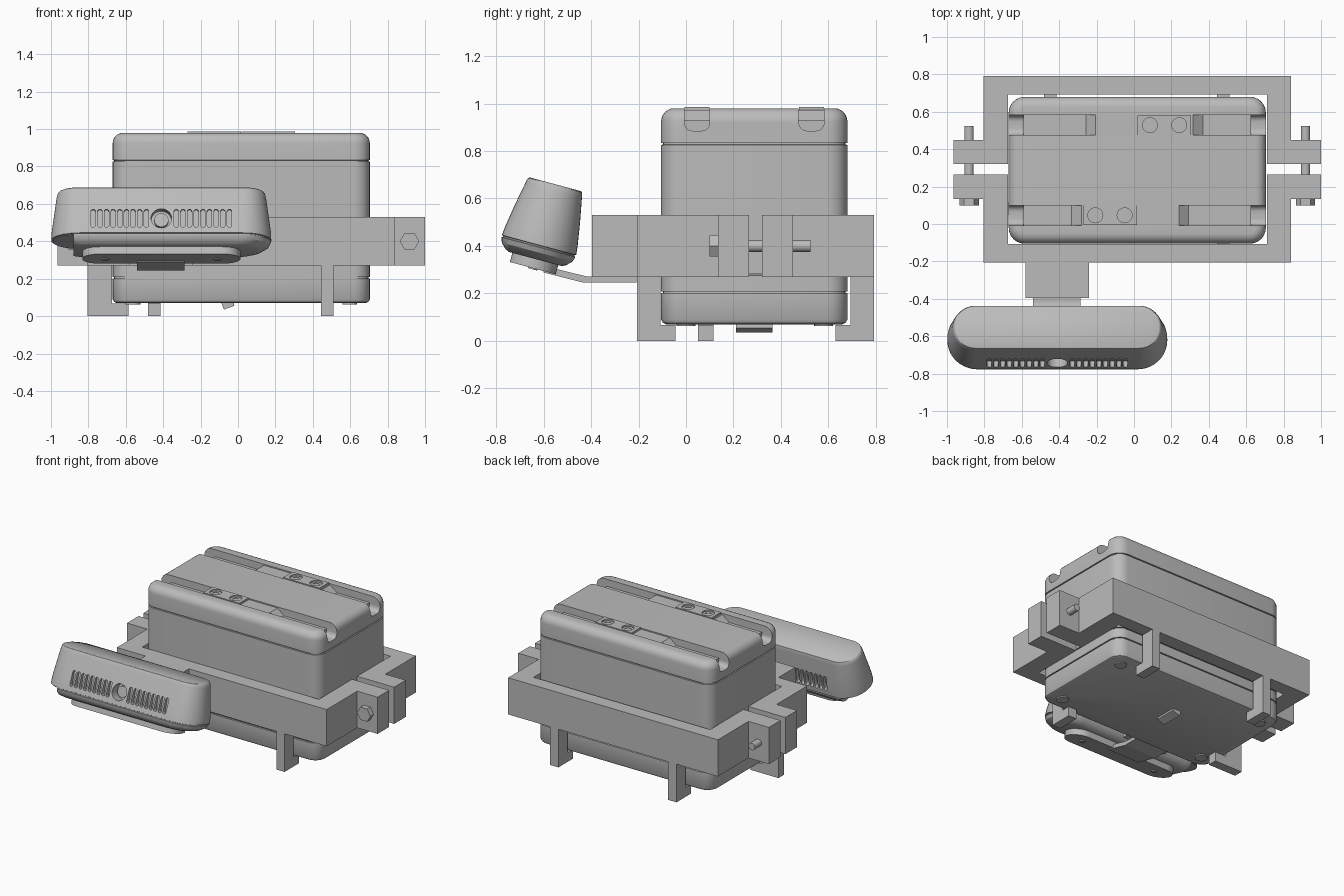
import bpy, bmesh, math
from mathutils import Matrix

cube = bpy.data.objects.get("Cube")
if cube:
    bpy.data.objects.remove(cube, do_unlink=True)

grey = bpy.data.materials.new("plain grey")
grey.use_nodes = True
grey.diffuse_color = (0.5, 0.5, 0.5, 1)
grey.node_tree.nodes["Principled BSDF"].inputs["Base Color"].default_value = (0.5, 0.5, 0.5, 1)

CX, CY = 0.0175, 0.29          # centre of the case
AXES = {"x": lambda p, t: (t, p[0], p[1]),
        "y": lambda p, t: (p[0], t, p[1]),
        "z": lambda p, t: (p[0], p[1], t)}


def rounded(cx, cy, hx, hy, r, n=6):
    """Rounded rectangle outline."""
    pts = []
    for k, (sx, sy) in enumerate([(1, 1), (-1, 1), (-1, -1), (1, -1)]):
        for i in range(n + 1):
            a = (k + i / n) * math.pi / 2
            pts.append((cx + sx * (hx - r) + r * math.cos(a), cy + sy * (hy - r) + r * math.sin(a)))
    return pts


def ngon(cx, cy, r, n):
    return [(cx + r * math.cos(2 * math.pi * i / n), cy + r * math.sin(2 * math.pi * i / n)) for i in range(n)]


def rect(x0, x1, y0, y1):
    return [(x0, y0), (x1, y0), (x1, y1), (x0, y1)]


def loft(name, rings, axis="z", matrix=None):
    """Skin outlines given as (points, position along the axis)."""
    bm = bmesh.new()
    loops = [[bm.verts.new(AXES[axis](p, t)) for p in pts] for pts, t in rings]
    for a, b in zip(loops, loops[1:]):
        for i in range(len(a)):
            j = (i + 1) % len(a)
            bm.faces.new((a[i], a[j], b[j], b[i]))
    bm.faces.new(loops[0])
    bm.faces.new(loops[-1])
    bmesh.ops.recalc_face_normals(bm, faces=bm.faces)
    if matrix:
        bm.transform(matrix)
    mesh = bpy.data.meshes.new(name)
    bm.to_mesh(mesh)
    bm.free()
    mesh.materials.append(grey)
    ob = bpy.data.objects.new(name, mesh)
    bpy.context.collection.objects.link(ob)
    return ob


def prism(name, pts, axis, a, b, matrix=None):
    return loft(name, [(pts, a), (pts, b)], axis, matrix)


def activate(ob):
    bpy.ops.object.select_all(action="DESELECT")
    ob.select_set(True)
    bpy.context.view_layer.objects.active = ob


def cut(ob, cutters):
    """Subtract all cutters, then remove them."""
    for c in cutters:
        c.hide_render = True
        activate(ob)
        mod = ob.modifiers.new("cut", "BOOLEAN")
        mod.operation, mod.solver, mod.object = "DIFFERENCE", "EXACT", c
        bpy.ops.object.modifier_apply(modifier=mod.name)
        bpy.data.objects.remove(c, do_unlink=True)


def smooth(ob, angle=35):
    activate(ob)
    bpy.ops.object.shade_smooth_by_angle(angle=math.radians(angle))


# Case: rounded box with three seams and a rounded lid
profile = [(0.07, 0.022), (0.076, 0.008), (0.09, 0)]
for seam in (0.205, 0.28, 0.83):
    profile += [(seam - 0.004, 0), (seam - 0.003, 0.008), (seam + 0.003, 0.008), (seam + 0.004, 0)]
profile += [(0.98 - 0.055 * (1 - math.sin(a)), 0.055 * (1 - math.cos(a)))
            for a in [math.pi / 2 * i / 6 for i in range(7)]]
case = loft("case", [(rounded(CX, 0.2875, 0.6875 - d, 0.3925 - d, 0.085 - d), z) for z, d in profile])

# Lid grooves, each with a raised bar and a block with two holes
cutters = []
for y in (0.0465, 0.5285):
    cutters.append(prism("groove_cutter", rounded(y, 0.985, 0.0535, 0.1, 0.035), "x", -1, 1))
cut(case, cutters)
smooth(case)
for side, s, y in (("front", 1, 0.0465), ("back", -1, 0.5285)):
    turn = lambda x: CX + s * (x - CX)
    bar = [(-0.59, 0.87), (-0.59, 0.93), (-0.335, 0.93), (-0.28, 0.972),
           (0.24, 0.972), (0.292, 0.93), (0.625, 0.93), (0.625, 0.87)]
    prism(side + "_groove_bar", [(turn(x), z) for x, z in bar], "y", y - 0.0535, y + 0.0535)
    block = prism(side + "_groove_block", rect(*sorted((turn(-0.27), turn(0.015))), y - 0.052, y + 0.052),
                  "z", 0.93, 0.986)
    holes = []
    for x in (-0.207, -0.05):
        holes.append(prism("hole_cutter", ngon(turn(x), y, 0.04, 24), "z", 0.975, 1))
        holes.append(prism("hole_cutter", ngon(turn(x), y, 0.022, 24), "z", 0.945, 1))
    cut(block, holes)
    smooth(block)

# Underside: round feet and a tilted flap
for sx in (-1, 1):
    for sy in (-1, 1):
        smooth(prism("round_foot", ngon(CX + sx * 0.58, CY + sy * 0.29, 0.04, 20), "z", 0.062, 0.08))
prism("bottom_flap", [(-0.09, 0.072), (-0.075, 0.035), (-0.02, 0.055), (-0.022, 0.072)], "y", 0.21, 0.365)

# Clamp frame: two U-shaped halves with ears
half = [(-0.965, 0.135), (-0.805, 0.135), (-0.805, -0.207), (0.84, -0.207), (0.84, 0.135), (1, 0.135),
        (1, 0.265), (0.71, 0.265), (0.71, -0.108), (-0.675, -0.108), (-0.675, 0.265), (-0.965, 0.265)]
prism("front_clamp", half, "z", 0.27, 0.53)
prism("back_clamp", [(x, 0.585 - y) for x, y in half], "z", 0.27, 0.53)

# Clamp bolts
for x in (-0.882, 0.917):
    prism("bolt_head", ngon(x, 0.4, 0.052, 6), "y", 0.098, 0.135)
    smooth(prism("bolt_shaft", ngon(x, 0.4, 0.025, 20), "y", 0.13, 0.525))

# Hooked legs that hold the case from below
hook = [(-0.207, 0.27), (-0.207, 0), (-0.045, 0), (-0.045, 0.067), (-0.108, 0.067), (-0.108, 0.27)]
prism("front_leg", hook, "x", 0.445, 0.51)
for x in (-0.48, 0.445):
    prism("back_leg", [(0.585 - y, z) for y, z in hook], "x", x, x + 0.065)
side_hook = [(-0.805, 0.27), (-0.805, 0), (-0.585, 0), (-0.585, 0.067), (-0.675, 0.067), (-0.675, 0.27)]
prism("right_leg", side_hook, "y", 0.05, 0.115)

# Bracket arm and bent neck plate
prism("bracket_arm", rect(-0.58, -0.24, -0.395, -0.2), "z", 0.27, 0.53)
neck = [(-0.208, 0.245), (-0.43, 0.245), (-0.6, 0.288), (-0.6, 0.316), (-0.42, 0.272), (-0.208, 0.272)]
prism("neck_plate", neck, "x", -0.54, -0.285)

# Tilted sensor unit, built upright and then leaned
lean = Matrix.Translation((-0.41, -0.635, 0.345)) @ Matrix.Rotation(math.radians(-15), 4, "X")
shape = [(0, 0.51, 0.115), (0.008, 0.54, 0.132), (0.03, 0.575, 0.154), (0.052, 0.586, 0.161),
         (0.054, 0.58, 0.156), (0.059, 0.58, 0.156), (0.061, 0.588, 0.162), (0.1, 0.587, 0.158),
         (0.2, 0.573, 0.142), (0.295, 0.56, 0.124), (0.312, 0.556, 0.121), (0.322, 0.55, 0.117), (0.326, 0.543, 0.11)]
unit = loft("sensor_unit", [(rounded(0, 0, hx, hy, hy - 0.004, 10), z) for z, hx, hy in shape], "z", lean)

# Vent slots on both long sides, the lens hole and the end notch
cutters = [prism("notch_cutter", rect(-0.7, -0.47, -0.1, 0.056), "y", -0.3, 0.3, lean),
           prism("lens_cutter", ngon(0, 0.144, 0.055, 28), "y", -0.3, -0.09, lean)]
for side in (-1, 1):
    for s in (-1, 1):
        for i in range(9):
            slot = rounded(s * (0.08 + i * 0.0355), 0.144, 0.012, 0.052, 0.0115, 4)
            cutters.append(prism("slot_cutter", slot, "y", side * 0.126, side * 0.3, lean))
cut(unit, cutters)
smooth(unit, 30)
smooth(prism("lens_barrel", ngon(0, 0.144, 0.038, 28), "y", -0.115, -0.085, lean))

# Rounded mounting plate with two screws under the unit
smooth(prism("mount_plate", rounded(0, 0, 0.4225, 0.1, 0.096, 10), "z", -0.04, 0.005, lean))
for x in (-0.3, 0.3):
    smooth(prism("mount_screw", ngon(x, 0, 0.02, 16), "z", -0.045, -0.035, lean))
